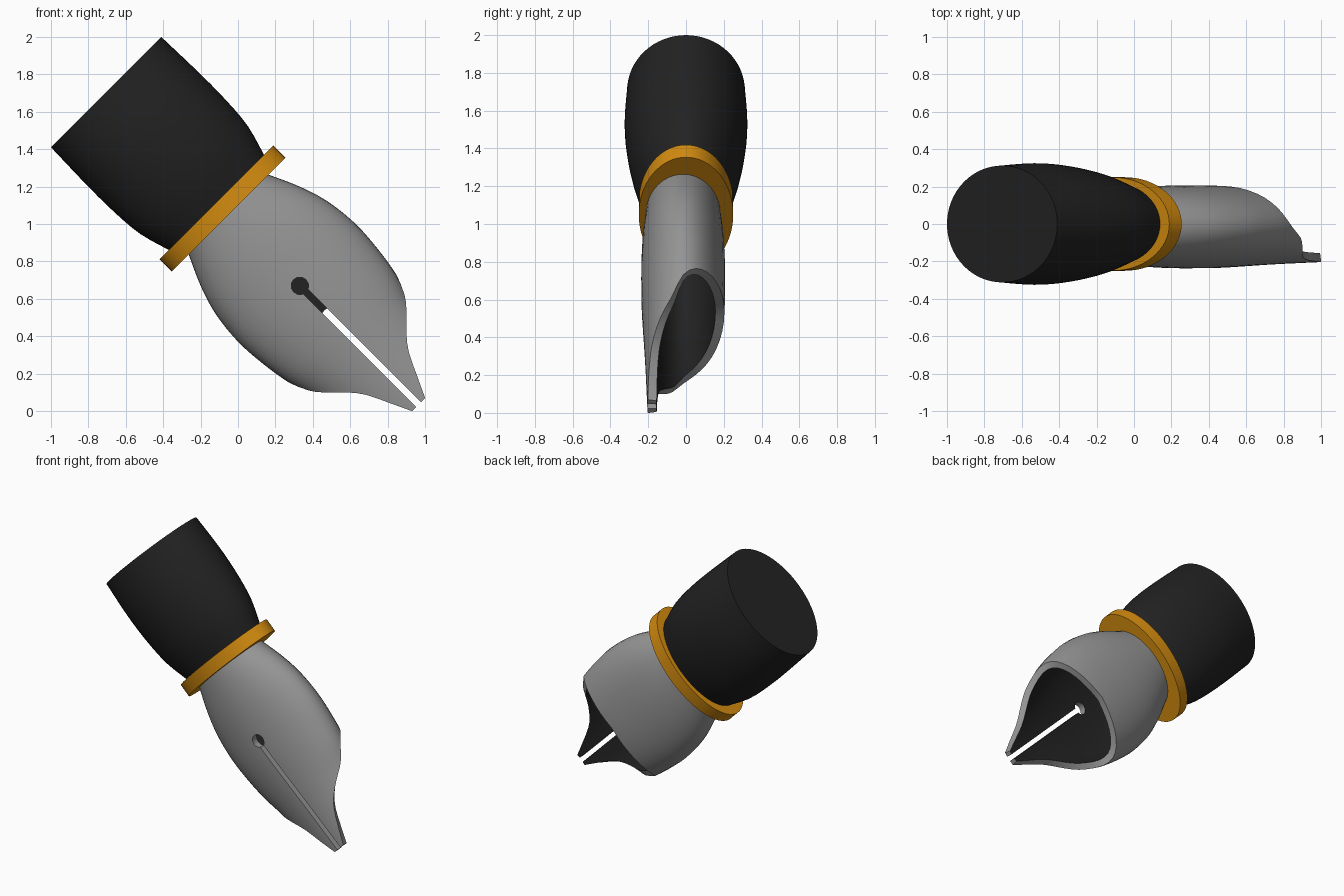
import bpy, bmesh, math
from mathutils import Matrix

if "Cube" in bpy.data.objects:
    bpy.data.objects.remove(bpy.data.objects["Cube"])

R = math.sqrt(0.5)
# Local frame: z runs along the pen towards the tip, x across it, y stays world depth
FRAME = Matrix(((-R, 0, R, -0.705), (0, 1, 0, 0), (-R, 0, -R, 1.705), (0, 0, 0, 1)))


def material(name, rgb):
    m = bpy.data.materials.new(name)
    m.diffuse_color = (*rgb, 1)
    m.use_nodes = True
    m.node_tree.nodes["Principled BSDF"].inputs["Base Color"].default_value = m.diffuse_color
    return m


BLACK = material("black", (0.016, 0.016, 0.016))
GOLD = material("gold", (0.65, 0.26, 0.005))
GREY = material("steel grey", (0.30, 0.30, 0.30))


def curve(knots, x, k):
    """Smooth interpolation of column k through the knots (column 0 is x)."""
    n = len(knots)
    i = max(0, min(n - 2, sum(1 for p in knots if p[0] <= x) - 1))

    def slope(j):
        a, b = knots[max(0, j - 1)], knots[min(n - 1, j + 1)]
        return (b[k] - a[k]) / (b[0] - a[0])
    p, q = knots[i], knots[i + 1]
    h = q[0] - p[0]
    u = min(1, max(0, (x - p[0]) / h))
    return ((2*u**3 - 3*u*u + 1) * p[k] + (u**3 - 2*u*u + u) * h * slope(i)
            + (3*u*u - 2*u**3) * q[k] + (u**3 - u*u) * h * slope(i + 1))


def finish(name, bm, mats, angle=35):
    bmesh.ops.recalc_face_normals(bm, faces=bm.faces)
    me = bpy.data.meshes.new(name)
    bm.to_mesh(me)
    bm.free()
    ob = bpy.data.objects.new(name, me)
    bpy.context.collection.objects.link(ob)
    for m in mats:
        me.materials.append(m)
    ob.matrix_world = FRAME
    return ob


def smooth(ob, angle=35):
    bpy.ops.object.select_all(action='DESELECT')
    ob.select_set(True)
    bpy.context.view_layer.objects.active = ob
    bpy.ops.object.shade_smooth_by_angle(angle=math.radians(angle))


def bridge(bm, a, b, mat=0):
    for i in range(len(a)):
        j = (i + 1) % len(a)
        bm.faces.new((a[i], a[j], b[j], b[i])).material_index = mat


def loft(name, sections, mat, sides=64):
    """Stack of ellipses (s, half width, half depth) with end caps."""
    bm = bmesh.new()
    loops = [[bm.verts.new((a * math.sin(2*math.pi*i/sides), -b * math.cos(2*math.pi*i/sides), s))
              for i in range(sides)] for s, a, b in sections]
    for p, q in zip(loops, loops[1:]):
        bridge(bm, p, q)
    bm.faces.new(loops[0])
    bm.faces.new(loops[-1])
    ob = finish(name, bm, [mat])
    smooth(ob)
    return ob


# Grip: oval barrel narrowing towards the ring
GRIP = [(0, 0.417, 0.312), (0.25, 0.424, 0.325), (0.45, 0.424, 0.312),
        (0.66, 0.408, 0.275), (0.85, 0.355, 0.215)]
loft("grip", [(s, curve(GRIP, s, 1), curve(GRIP, s, 2))
              for s in [0.85 * i / 14 for i in range(15)]], BLACK)

# Gold ring
loft("ring", [(0.834, 0.43, 0.25), (0.927, 0.43, 0.25)], GOLD)

# Nib: hollow oval shell whose end is cut back towards the rear
SHELL = [(0.9, 0.29, 0.195), (1.09, 0.375, 0.212), (1.25, 0.424, 0.22), (1.44, 0.445, 0.222),
         (1.61, 0.435, 0.22), (1.775, 0.41, 0.213), (1.9, 0.375, 0.207), (2.06, 0.34, 0.2),
         (2.362, 0.3, 0.19)]
RIM = [(9.6, 2.362), (19, 2.25), (28.8, 2.132), (38.6, 2.06), (53, 1.987), (73, 1.9),
       (90, 1.785), (115, 1.715), (180, 1.65)]
half = [0, 5, 9.6, 14, 19, 24, 29, 34, 39, 46, 53, 60, 67, 74, 82, 90] + list(range(99, 181, 9))
angles = half + [-a for a in reversed(half[1:-1])]
ROWS, WALL = 26, 0.048


def shell_loop(bm, f, start, inset):
    loop = []
    for deg in angles:
        end = curve(RIM, abs(deg), 1) if abs(deg) > 9.6 else 2.362
        s = start + (end - start) * f
        a, b = curve(SHELL, s, 1) - inset, curve(SHELL, s, 2) - inset
        th = math.radians(deg)
        loop.append(bm.verts.new((a * math.sin(th), -0.015 - b * math.cos(th), s)))
    return loop


bm = bmesh.new()
outer = [shell_loop(bm, i / ROWS, 0.9, 0) for i in range(ROWS + 1)]
inner = [shell_loop(bm, i / ROWS, 0.95, WALL) for i in range(ROWS + 1)]
for i in range(ROWS):
    bridge(bm, outer[i], outer[i + 1])
    bridge(bm, inner[i], inner[i + 1], 1)
bridge(bm, outer[-1], inner[-1])
bm.faces.new(outer[0])
bm.faces.new(inner[0]).material_index = 1
nib = finish("nib", bm, [GREY, BLACK])

# Cut the breather hole and the slit through the front wall
for name, hole in (("hole_cutter", True), ("slit_cutter", False)):
    bm = bmesh.new()
    if hole:
        bmesh.ops.create_cone(bm, cap_ends=True, segments=12, radius1=0.047, radius2=0.047, depth=0.4,
                              matrix=Matrix.Translation((0, -0.25, 1.464)) @ Matrix.Rotation(math.pi/2, 4, 'X'))
    else:
        bmesh.ops.create_cube(bm, size=1, matrix=Matrix.Translation((0, -0.25, 1.965))
                              @ Matrix.Diagonal((0.035, 0.4, 1.0, 1)))
    cutter = finish(name, bm, [GREY])
    mod = nib.modifiers.new("cut", 'BOOLEAN')
    mod.object, mod.operation, mod.solver = cutter, 'DIFFERENCE', 'EXACT'
    bpy.context.view_layer.update()
    bpy.context.view_layer.objects.active = nib
    bpy.ops.object.modifier_apply(modifier=mod.name)
    bpy.data.objects.remove(cutter)
smooth(nib)
